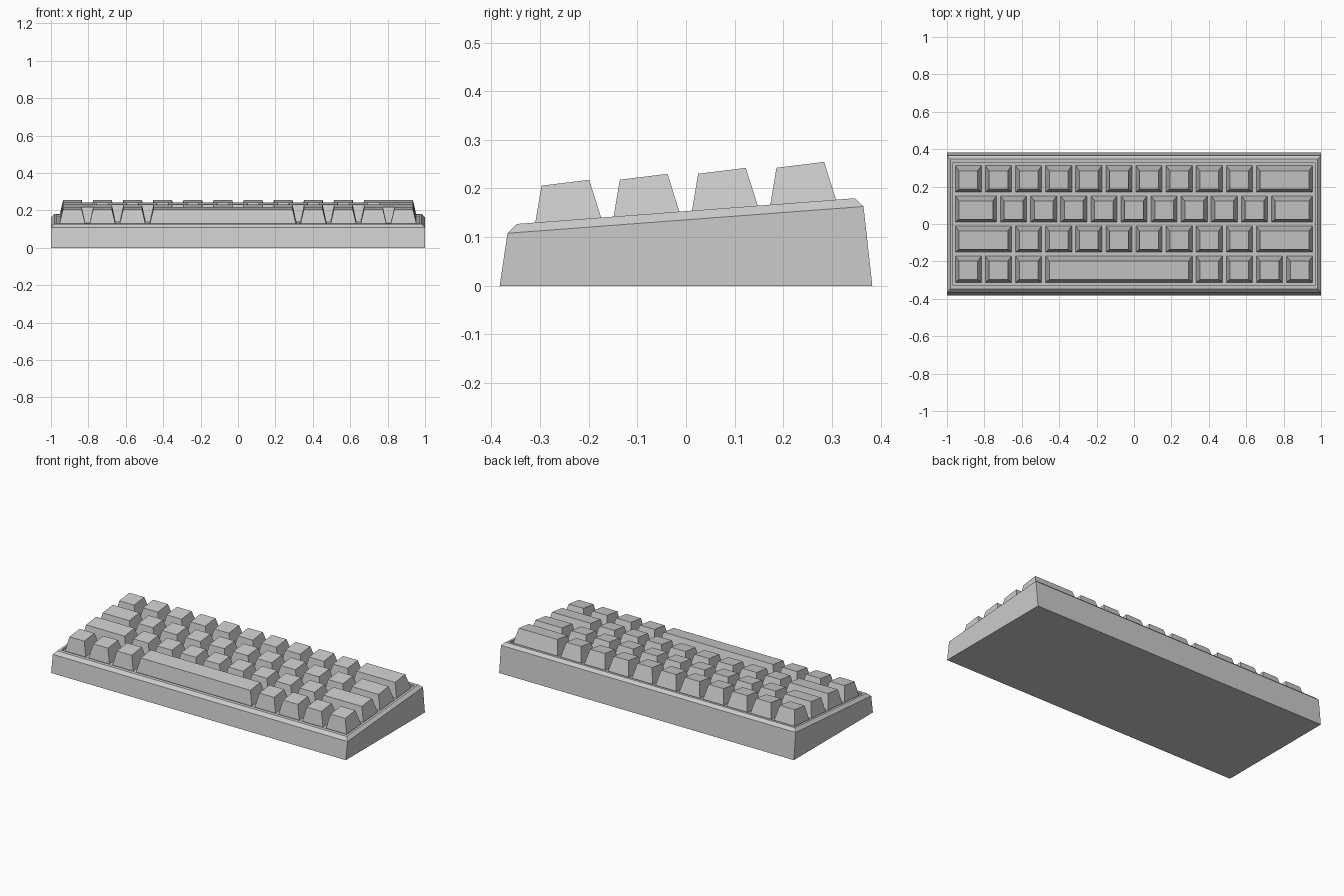
import bpy, bmesh

if "Cube" in bpy.data.objects:
    bpy.data.objects.remove(bpy.data.objects["Cube"])

SLOPE = 0.076          # tilt of the case top
U = 0.161              # key pitch
GAP = 0.021            # space between keycaps
RECESS = 0.01          # depth of the plate below the rim


def rim_z(y):
    return 0.1535 + SLOPE * y


def ring(x0, x1, y0, z0, y1, z1):
    """Rectangle with separate front and back heights."""
    return [(x0, y0, z0), (x1, y0, z0), (x1, y1, z1), (x0, y1, z1)]


def loft(name, rings):
    """Closed solid through a stack of four-sided rings."""
    bm = bmesh.new()
    loops = [[bm.verts.new(p) for p in r] for r in rings]
    bm.faces.new(loops[0][::-1])
    for a, b in zip(loops, loops[1:]):
        for i in range(4):
            j = (i + 1) % 4
            bm.faces.new((a[i], a[j], b[j], b[i]))
    bm.faces.new(loops[-1])
    bmesh.ops.recalc_face_normals(bm, faces=bm.faces)
    mesh = bpy.data.meshes.new(name)
    bm.to_mesh(mesh)
    bm.free()
    obj = bpy.data.objects.new(name, mesh)
    bpy.context.collection.objects.link(obj)
    return obj


# Wedge case: sloped walls, chamfered rim, shallow recessed plate
px, py = 0.968, 0.329
loft("case", [
    ring(-1, 1, -0.383, 0, 0.383, 0),
    ring(-1, 1, -0.367, 0.108, 0.365, 0.163),
    ring(-0.982, 0.982, -0.348, rim_z(-0.348), 0.347, rim_z(0.347)),
    ring(-px, px, -py, rim_z(-py), py, rim_z(py)),
    ring(-px, px, -py, rim_z(-py) - RECESS, py, rim_z(py) - RECESS),
])


# Tapered keycap, its top tipped slightly towards the front
def keycap(name, x0, x1, yc):
    ya, yb = yc - 0.07, yc + 0.07
    zc = rim_z(yc)
    inset = 0.02
    loft(name, [
        ring(x0, x1, ya, rim_z(ya) - RECESS, yb, rim_z(yb) - RECESS),
        ring(x0 + inset, x1 - inset, yc - 0.0555, zc + 0.0707,
             yc + 0.0425, zc + 0.0827),
    ])


# Key rows from front to back, widths in key units
rows = [
    [1] * 3 + [5] + [1] * 4,
    [2] + [1] * 8 + [2],
    [1.5] + [1] * 9 + [1.5],
    [1] * 10 + [2],
]
for r, widths in enumerate(rows):
    x = -6 * U
    for k, w in enumerate(widths):
        label = "space_bar" if w == 5 else f"key_row{r + 1}_{k + 1}"
        keycap(label, x + GAP / 2, x + w * U - GAP / 2, (r - 1.5) * U)
        x += w * U
